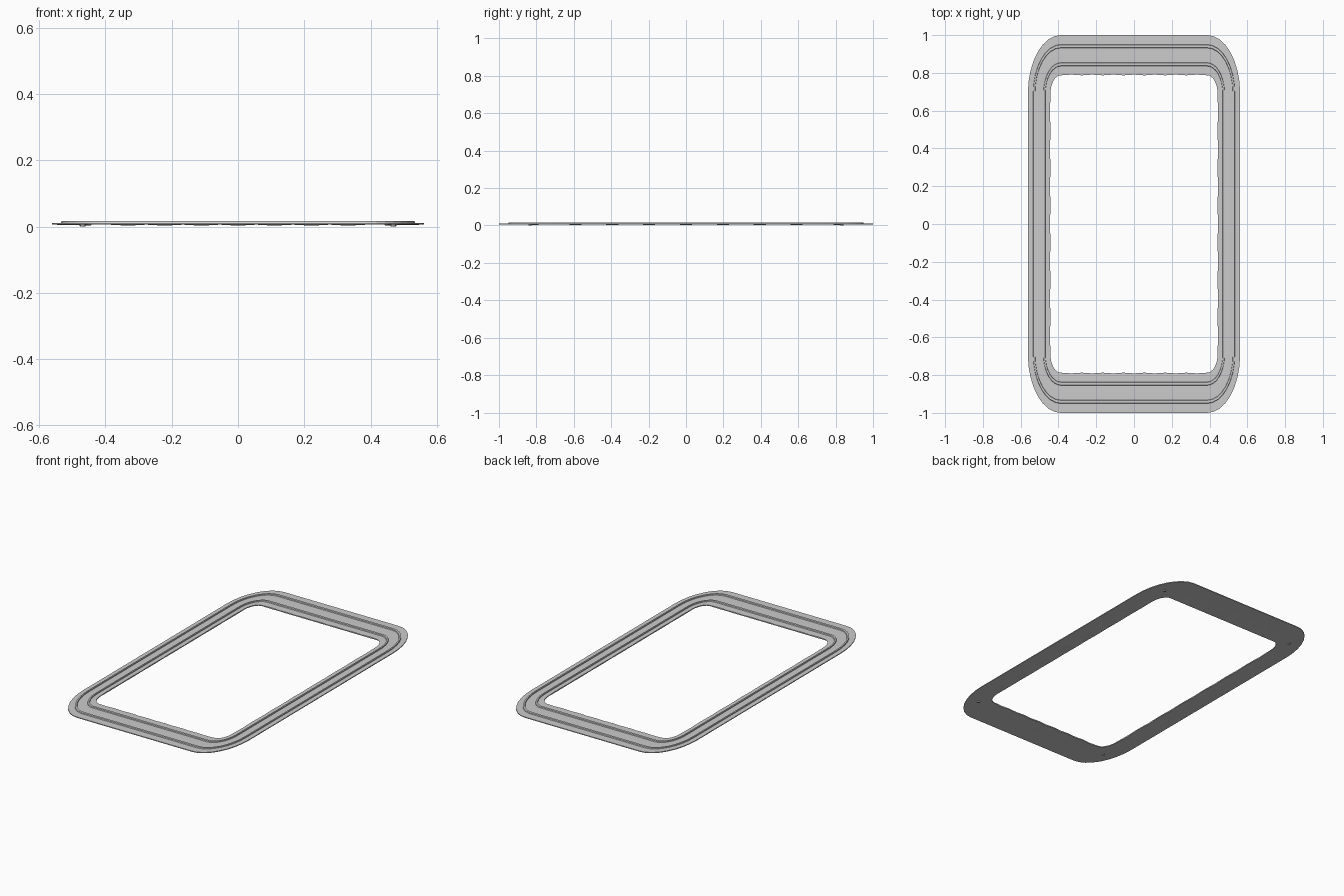
import bpy, bmesh, math

if "Cube" in bpy.data.objects:
    bpy.data.objects.remove(bpy.data.objects["Cube"])

SX = 0.562          # the square loop is squeezed in x
C = 0.69            # corner arc centre (before squeeze)
SEGS = 7            # track pieces per straight
SUB = 4             # steps inside each piece
ARC = 8             # steps per corner


def stations():
    """Points along the loop: (cx, cy, nx, ny, wave), wave is 1 mid piece."""
    out = []
    for q in range(4):
        a = q * math.pi / 2
        n, t = (math.cos(a), math.sin(a)), (-math.sin(a), math.cos(a))
        count = SEGS * SUB
        for i in range(count + 1):
            s = -C + 2 * C * i / count
            wave = 1 - abs((i % SUB) / SUB * 2 - 1)
            out.append((n[0] * C + t[0] * s, n[1] * C + t[1] * s, n[0], n[1], wave))
        cx, cy = (n[0] + t[0]) * C, (n[1] + t[1]) * C
        for i in range(1, ARC):
            b = a + math.pi / 2 * i / ARC
            out.append((cx, cy, math.cos(b), math.sin(b), 0))
    return out


def sweep(name, profile):
    """Sweep a closed profile of (distance, z, dip, inset) round the loop."""
    bm = bmesh.new()
    rings = []
    for cx, cy, nx, ny, w in stations():
        ring = []
        for d, z, dip, inset in profile:
            r = d - C + inset * w
            ring.append(bm.verts.new(((cx + nx * r) * SX, cy + ny * r, z - dip * w)))
        rings.append(ring)
    k = len(profile)
    for i, ring in enumerate(rings):
        nxt = rings[(i + 1) % len(rings)]
        for j in range(k):
            bm.faces.new((ring[j], nxt[j], nxt[(j + 1) % k], ring[(j + 1) % k]))
    bmesh.ops.recalc_face_normals(bm, faces=bm.faces)
    me = bpy.data.meshes.new(name)
    bm.to_mesh(me)
    bm.free()
    ob = bpy.data.objects.new(name, me)
    bpy.context.collection.objects.link(ob)
    return ob


# thin track bed, inner edge gently scalloped piece by piece
sweep("track_bed", [
    (1.0, 0.006, 0, 0), (1.0, 0.011, 0, 0),
    (0.893, 0.0115, 0, 0), (0.787, 0.011, 0, 0.004),
    (0.787, 0.006, 0.003, 0.004), (0.893, 0.006, 0.001, 0)])

# raised rails
for name, d in (("outer_rail", 0.941), ("inner_rail", 0.845)):
    sweep(name, [(d - 0.010, 0.010, 0, 0), (d + 0.010, 0.010, 0, 0),
                 (d + 0.007, 0.0165, 0, 0), (d - 0.007, 0.0165, 0, 0)])

# small support feet under the corners
for sx in (-1, 1):
    for sy in (-1, 1):
        r = (0.893 - C) * math.sqrt(0.5)
        bpy.ops.mesh.primitive_cylinder_add(
            vertices=8, radius=0.008, depth=0.008,
            location=(sx * (C + r) * SX, sy * (C + r), 0.004))
        bpy.context.object.name = "corner_foot"
